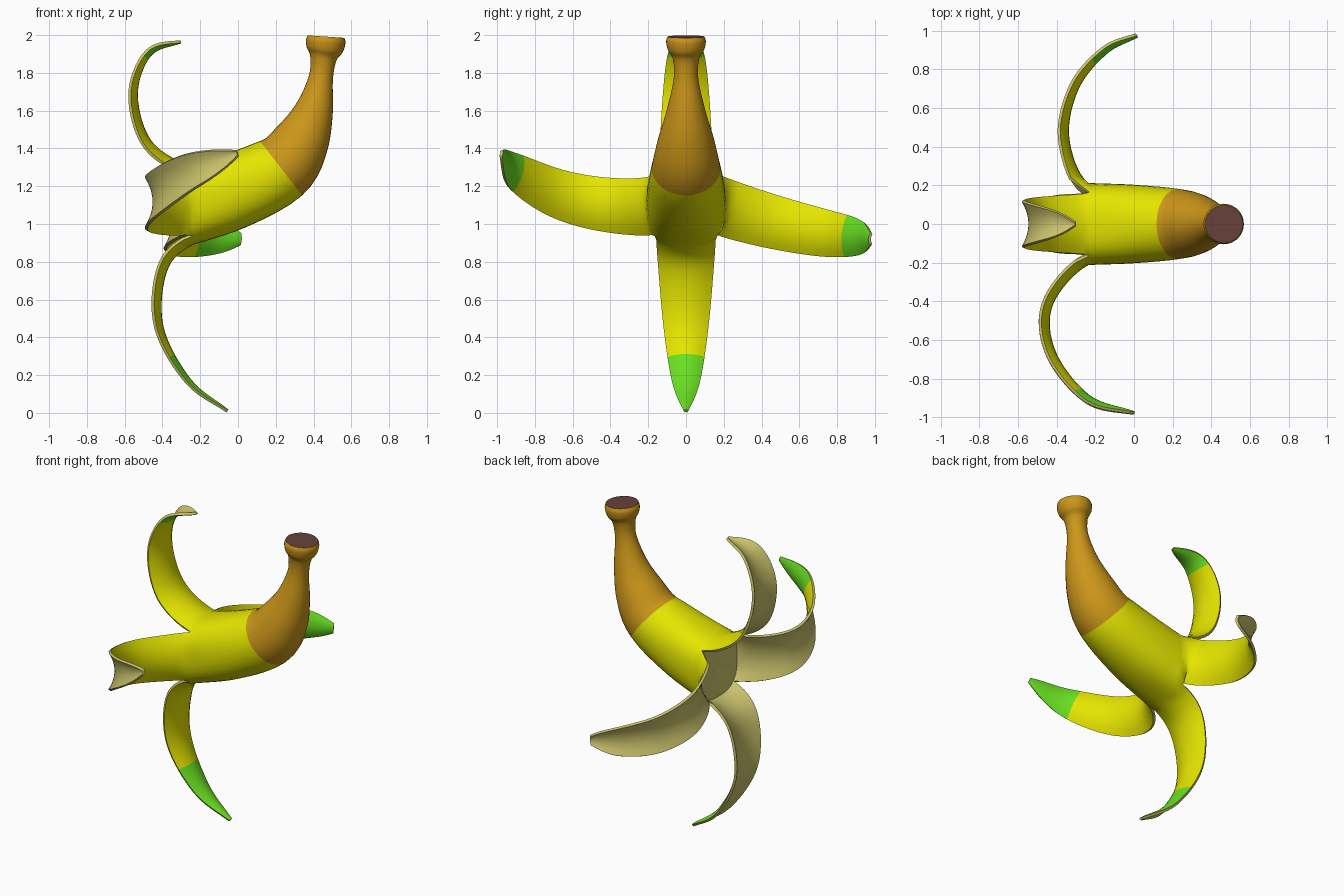
import bpy, bmesh, math
from mathutils import Vector

if "Cube" in bpy.data.objects:
    bpy.data.objects.remove(bpy.data.objects["Cube"])

SEG = 32   # sides of the tube


def mat(name, rgb):
    m = bpy.data.materials.new(name)
    m.diffuse_color = (*rgb, 1)
    m.use_nodes = True
    m.node_tree.nodes["Principled BSDF"].inputs["Base Color"].default_value = m.diffuse_color
    return m


MATS = [mat("stem_brown", (0.60, 0.305, 0.01)),
        mat("cut_brown", (0.14, 0.055, 0.045)),
        mat("skin_yellow", (0.78, 0.78, 0.0)),
        mat("tip_green", (0.14, 0.74, 0.015)),
        mat("inner_cream", (0.60, 0.55, 0.15))]
BROWN, CUT, YELLOW, GREEN, CREAM = range(5)


def spline(pts, n):
    """Catmull-Rom samples through the given points."""
    p = [Vector(q) for q in pts]
    p = [2 * p[0] - p[1]] + p + [2 * p[-1] - p[-2]]
    out = []
    for i in range(1, len(p) - 2):
        a, b, c, d = p[i - 1:i + 3]
        for k in range(n):
            t = k / n
            out.append(0.5 * (2 * b + (c - a) * t + (2 * a - 5 * b + 4 * c - d) * t * t
                              + (3 * b - a - 3 * c + d) * t ** 3))
    return out + [p[-2]]


def tangent(s, i):
    return (s[min(i + 1, len(s) - 1)] - s[max(i - 1, 0)]).normalized()


def ring(centre, t, r, square=0.0):
    """Points around the tube, a little squarer where the peel splits."""
    up, side = Vector((t.z, 0, -t.x)), Vector((0, 1, 0))
    pts = []
    for i in range(SEG):
        a = 2 * math.pi * i / SEG
        q = r * (1 + square * math.sin(2 * a) ** 2)
        pts.append(centre + (up * math.cos(a) + side * math.sin(a)) * q)
    return pts


def finish(bm, name):
    me = bpy.data.meshes.new(name)
    bm.to_mesh(me)
    bm.free()
    for m in MATS:
        me.materials.append(m)
    ob = bpy.data.objects.new(name, me)
    bpy.context.collection.objects.link(ob)
    bpy.ops.object.select_all(action='DESELECT')
    ob.select_set(True)
    bpy.context.view_layer.objects.active = ob
    return ob


bm = bmesh.new()


def strip(row_a, row_b, m, closed):
    n = len(row_a)
    for i in range(n if closed else n - 1):
        j = (i + 1) % n
        bm.faces.new((row_a[i], row_a[j], row_b[j], row_b[i])).material_index = m


# Stem and body tube: x, z, radius from the cut end to the split
TUBE = [(.466, 1.992, .098), (.464, 1.965, .105), (.459, 1.922, .096), (.452, 1.875, .07),
        (.438, 1.77, .065), (.402, 1.6, .103), (.335, 1.44, .15), (.228, 1.295, .182),
        (0, 1.18, .203), (-.235, 1.1, .212)]
SUB = 5
samples = spline(TUBE, SUB)
centres = [Vector((s.x, 0, s.y)) for s in samples]
rows = []
for i, s in enumerate(samples):
    f = max(0, (i / SUB - 7) / 2)   # 0 at the brown edge, 1 at the split
    axis = tangent(centres, i).lerp(Vector((-1, 0, 0.03)), f).normalized()
    rows.append([bm.verts.new(p) for p in ring(centres[i], axis, s.z, 0.1 * f)])
bm.faces.new(rows[0][::-1]).material_index = CUT
for i in range(len(rows) - 1):
    strip(rows[i], rows[i + 1], BROWN if i < 7 * SUB else YELLOW, True)

H = SEG // 8


def flap(first, wref, green, taper, power, tip, path):
    """Peel flap growing smoothly from a quarter of the tube rim along a path."""
    mid = (first + H) % SEG
    lead = [rows[-1 - SUB][mid].co, rows[-1][mid].co]
    pos = spline(lead + path, 8)[8:]
    prev = [rows[-1][(first + k) % SEG] for k in range(2 * H + 1)]
    for i in range(1, len(pos)):
        f = i / (len(pos) - 1)
        t = tangent(pos, i)
        w = Vector(wref)
        w = (w - t * w.dot(t)).normalized()
        n = w.cross(t)
        hw = (.157 - tip) * (1 - taper * f - (1 - taper) * f ** power) + tip
        row = [bm.verts.new(pos[i] + w * hw * (k / H - 1) - n * hw * 0.3 * (k / H - 1) ** 2)
               for k in range(2 * H + 1)]
        strip(prev, row, GREEN if f > green else YELLOW, False)
        prev = row


# Upper, back, lower and front flaps
flap(-H, (0, 1, 0), .73, .45, 6, .012,
     [(-.45, 0, 1.43), (-.53, 0, 1.68), (-.46, 0, 1.89), (-.30, 0, 1.957)])
flap(H, (0, 0, -1), .66, .45, 5, .033,
     [(-.335, .45, 1.015), (-.285, .70, .955), (-.14, .88, .93), (.02, .965, .92)])
flap(3 * H, (0, -1, 0), .625, 0, 1.9, .014,
     [(-.375, 0, .75), (-.395, 0, .46), (-.25, 0, .18), (-.05, 0, .017)])
flap(5 * H, (0, 0, 1), .74, .35, 5, .018,
     [(-.42, -.42, 1.10), (-.405, -.66, 1.16), (-.23, -.885, 1.28), (0, -.968, 1.375)])

# Thicken the skin inwards; inside and rim take the cream colour
peel = finish(bm, "banana_peel")
mod = peel.modifiers.new("thickness", 'SOLIDIFY')
mod.thickness = 0.016
mod.offset = -1
mod.material_offset = 4
mod.material_offset_rim = 4
bpy.ops.object.modifier_apply(modifier=mod.name)
bpy.ops.object.shade_smooth_by_angle(angle=math.radians(65))

# Shallow cream dish closing the inside of the tube
bm = bmesh.new()
axis = Vector((-1, 0, 0.03)).normalized()
levels = [[bm.verts.new(p) for p in ring(centres[-1] - axis * d, axis, r, sq)]
          for d, r, sq in ((0, .204, .1), (.008, .13, .06), (.018, .05, 0))]
centre = bm.verts.new(centres[-1] - axis * .025)
for a, b in zip(levels, levels[1:]):
    strip(b, a, CREAM, True)
for i in range(SEG):
    bm.faces.new((levels[-1][i], levels[-1][(i + 1) % SEG], centre)).material_index = CREAM
bmesh.ops.recalc_face_normals(bm, faces=bm.faces)
if sum(f.normal.dot(axis) for f in bm.faces) < 0:
    bmesh.ops.reverse_faces(bm, faces=bm.faces)
finish(bm, "inner_dish")
bpy.ops.object.shade_smooth_by_angle(angle=math.radians(60))
